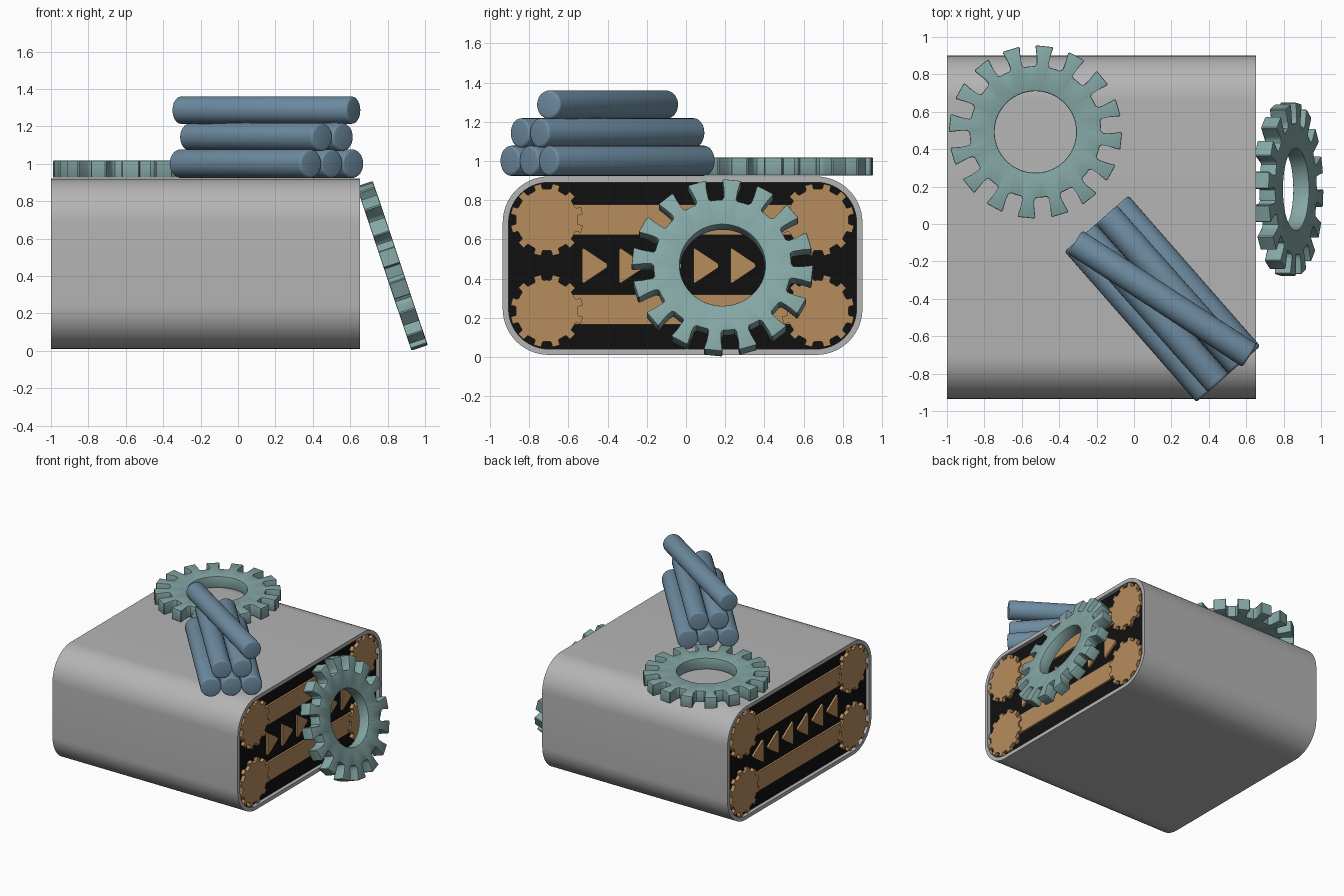
import bpy, bmesh, math
from mathutils import Matrix, Vector

if "Cube" in bpy.data.objects:
    bpy.data.objects.remove(bpy.data.objects["Cube"])


def material(name, rgb):
    m = bpy.data.materials.new(name)
    m.diffuse_color = (*rgb, 1)
    m.use_nodes = True
    m.node_tree.nodes["Principled BSDF"].inputs["Base Color"].default_value = m.diffuse_color
    return m


GREY = material("grey_shell", (0.46, 0.46, 0.46))
BLACK = material("black_panel", (0.005, 0.005, 0.005))
BROWN = material("copper_brown", (0.47, 0.265, 0.11))
TEAL = material("teal_metal", (0.23, 0.385, 0.375))
BLUE = material("steel_blue", (0.155, 0.262, 0.36))

# Maps a profile (x, y) to world (y, z), extruded along world x
SIDE = Matrix(((0, 0, 1), (1, 0, 0), (0, 1, 0))).to_4x4()


def prism(name, outer, height, mat, loc, rot=Matrix(), inner=None, bevel=0, segs=2):
    """Extrude a profile along local z, optionally with a hole of equal point count."""
    bm = bmesh.new()
    n = len(outer)

    def ring(pts, z):
        return [bm.verts.new((p[0], p[1], z)) for p in pts]

    def bridge(a, b):
        for i in range(n):
            j = (i + 1) % n
            bm.faces.new((a[i], a[j], b[j], b[i]))

    lo, hi = ring(outer, -height / 2), ring(outer, height / 2)
    bridge(lo, hi)
    if inner:
        ilo, ihi = ring(inner, -height / 2), ring(inner, height / 2)
        bridge(hi, ihi)
        bridge(ihi, ilo)
        bridge(ilo, lo)
    else:
        bm.faces.new(hi)
        bm.faces.new(lo[::-1])
    bmesh.ops.recalc_face_normals(bm, faces=bm.faces)
    if bevel:
        # Soften only the edges between the caps and the walls
        rims = [e for e in bm.edges
                if sorted(abs(f.normal.z) > 0.9 for f in e.link_faces) == [False, True]]
        bmesh.ops.bevel(bm, geom=rims, offset=bevel, segments=segs, profile=0.5,
                        affect='EDGES', clamp_overlap=True)
    me = bpy.data.meshes.new(name)
    bm.to_mesh(me)
    bm.free()
    me.materials.append(mat)
    ob = bpy.data.objects.new(name, me)
    bpy.context.collection.objects.link(ob)
    ob.matrix_world = Matrix.Translation(Vector(loc)) @ rot
    bpy.ops.object.select_all(action='DESELECT')
    ob.select_set(True)
    bpy.context.view_layer.objects.active = ob
    bpy.ops.object.shade_smooth_by_angle(angle=math.radians(35))
    return ob


def polar(r, a):
    return (r * math.cos(a), r * math.sin(a))


def circle(r, n, phase=0):
    return [polar(r, phase + 2 * math.pi * i / n) for i in range(n)]


def rounded_rect(w, h, r, n=14):
    pts = []
    for q, (sx, sy) in enumerate(((1, 1), (-1, 1), (-1, -1), (1, -1))):
        for i in range(n + 1):
            px, py = polar(r, (q + i / n) * math.pi / 2)
            pts.append((sx * (w / 2 - r) + px, sy * (h / 2 - r) + py))
    return pts


def gear_profile(teeth, root, tip, base_half, tip_half, phase):
    """Flared teeth with a small fillet at the foot of each one."""
    step = 2 * math.pi / teeth
    fil = 0.1 * (tip - root)
    half = [(root, -step / 2), (root, -base_half * 1.4), (root + fil, -base_half * 1.07),
            (root + 3 * fil, -base_half), (tip - fil / 2, -tip_half), (tip, -tip_half * 0.88)]
    shape = half + [(r, -a) for r, a in half[:0:-1]]
    return [polar(r, phase + t * step + a) for t in range(teeth) for r, a in shape]


# Main casing: rounded shell with a recessed dark core
CY, CZ, W, H = -0.0175, 0.466, 1.835, 0.91
X0, X1, RIM, DEEP = -1.0, 0.652, 0.03, 0.03
mid, length = (X0 + X1) / 2, X1 - X0
inside = rounded_rect(W - 2 * RIM, H - 2 * RIM, 0.205)
prism("casing_shell", rounded_rect(W, H, 0.235), length, GREY, (mid, CY, CZ), SIDE, inner=inside)
prism("casing_core", inside, length - 2 * DEEP, BLACK, (mid, CY, CZ), SIDE)

# End decoration: four small gears, two bars and a row of arrows on both ends
small_gear = gear_profile(12, 0.157, 0.186, 0.115, 0.105, math.radians(15))
arrow = [(-0.065, -0.082), (-0.058, -0.09), (0.06, -0.012), (0.065, 0),
         (0.06, 0.012), (-0.058, 0.09), (-0.065, 0.082)]
for end, face, s in (("right", X1 - DEEP, 1), ("left", X0 + DEEP, -1)):
    for row, z in (("lower", 0.235), ("upper", 0.70)):
        for side, y in (("front", -0.71), ("back", 0.673)):
            prism(f"{end}_{row}_{side}_small_gear", small_gear, 0.028, BROWN,
                  (face + s * 0.014, y, z), SIDE)
        bar = [(-0.66, -0.077), (0.66, -0.077), (0.66, 0.077), (-0.66, 0.077)]
        prism(f"{end}_{row}_bar", bar, 0.016, BROWN,
              (face + s * 0.008, CY, z + (0.008 if z < 0.5 else 0)), SIDE)
    for i in range(6):
        prism(f"{end}_arrow_{i + 1}", arrow, 0.016, BROWN,
              (face + s * 0.008, -0.465 + 0.189 * i, 0.466), SIDE)

# Two large ring gears: one lying on top, one leaning on the right end
phase = math.radians(16.5)
big_gear = gear_profile(16, 0.352, 0.463, 0.083, 0.104, phase)
n = len(big_gear)
hole = circle(0.218, n, phase - math.pi / 16)
for name, loc, rot in (
        ("flat_ring_gear", (-0.527, 0.492, 0.972), Matrix()),
        ("leaning_ring_gear", (0.824, 0.186, 0.455), Matrix.Rotation(math.radians(71.5), 4, 'Y'))):
    prism(name, big_gear, 0.092, TEAL, loc, rot, inner=hole, bevel=0.01)

# Stack of rods: three, two, then one crossing on top
for row, (count, z, angle, rod_len, r) in enumerate((
        (3, 1.001, -48.8, 1.07, 0.077), (2, 1.143, -48.4, 1.07, 0.075),
        (1, 1.287, -33, 1.115, 0.073))):
    turn = Matrix.Rotation(math.radians(angle), 4, 'Z')
    for k in range(count):
        offset = turn @ Vector((0, (k - (count - 1) / 2) * 0.15, 0))
        prism(f"rod_row{row + 1}_{k + 1}", circle(r, 32), rod_len, BLUE,
              Vector((0.152, -0.40, z)) + offset, turn @ SIDE, bevel=0.014, segs=3)
